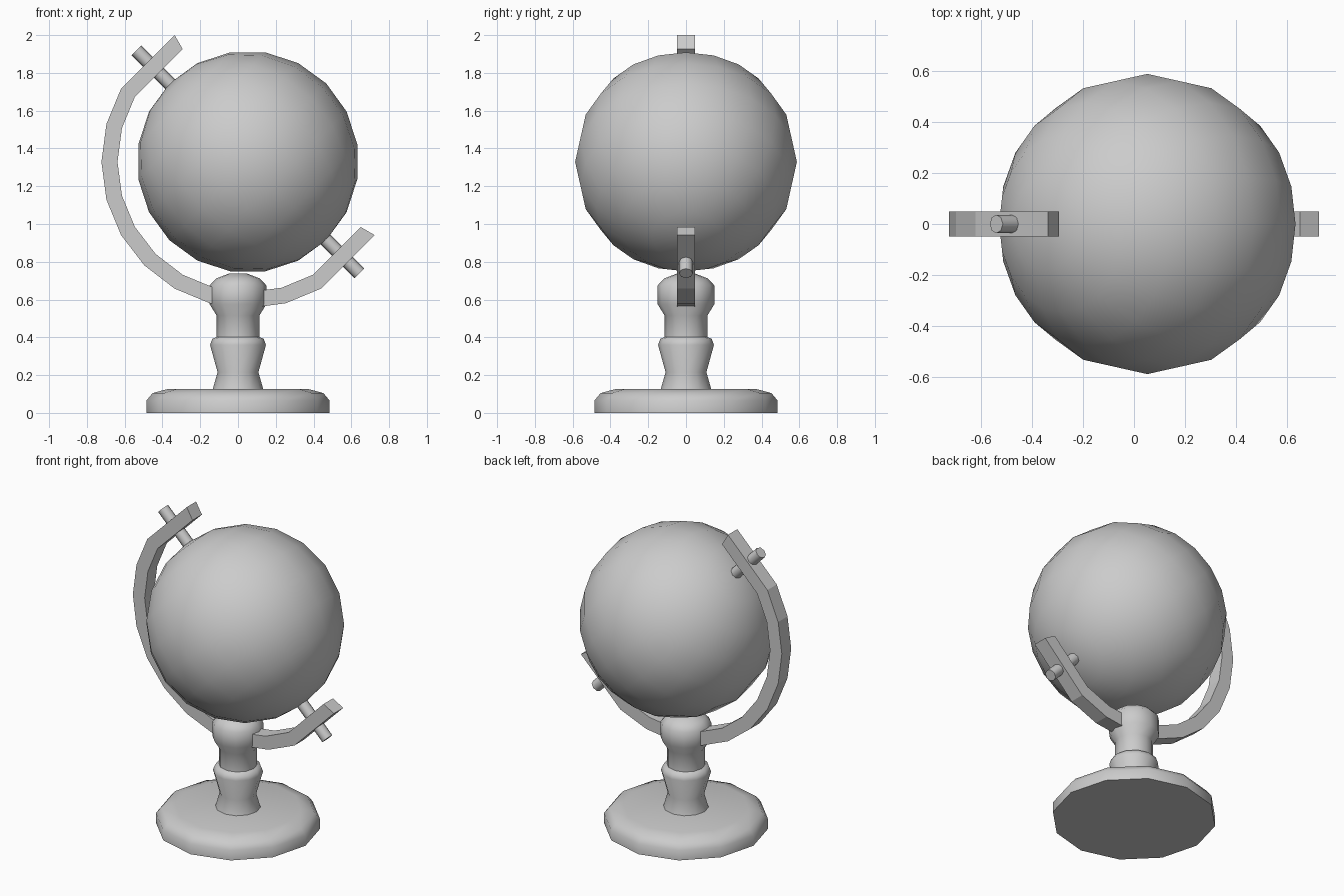
import bpy, bmesh, math
from mathutils import Vector, Matrix

if "Cube" in bpy.data.objects:
    bpy.data.objects.remove(bpy.data.objects["Cube"])

C = Vector((0.052, 0, 1.329))     # globe centre


def make(name, bm, smooth=None):
    bmesh.ops.recalc_face_normals(bm, faces=bm.faces)
    me = bpy.data.meshes.new(name)
    bm.to_mesh(me)
    bm.free()
    ob = bpy.data.objects.new(name, me)
    bpy.context.collection.objects.link(ob)
    if smooth:
        bpy.ops.object.select_all(action='DESELECT')
        ob.select_set(True)
        bpy.context.view_layer.objects.active = ob
        bpy.ops.object.shade_smooth_by_angle(angle=math.radians(smooth))
    return ob


def lathe(name, profile, sides, smooth):
    bm = bmesh.new()
    rings = [[bm.verts.new((r * math.cos(math.tau * i / sides),
                            r * math.sin(math.tau * i / sides), z))
              for i in range(sides)] for r, z in profile]
    for a, b in zip(rings, rings[1:]):
        for i in range(sides):
            j = (i + 1) % sides
            bm.faces.new((a[i], a[j], b[j], b[i]))
    bm.faces.new(rings[0])
    bm.faces.new(rings[-1])
    return make(name, bm, smooth)


# round foot and turned post
lathe("base", [(0.485, 0), (0.485, 0.065), (0.452, 0.105), (0.37, 0.127)], 12, 50)
lathe("post", [(0.137, 0.115), (0.108, 0.215), (0.148, 0.36), (0.136, 0.392),
               (0.113, 0.402), (0.113, 0.515), (0.15, 0.575), (0.15, 0.675),
               (0.115, 0.712), (0.05, 0.737)], 12, 50)

# globe, tilted so its poles lie on the axle
tilt = Matrix.Translation(C) @ Matrix.Rotation(math.radians(-45), 4, 'Y')
bm = bmesh.new()
bmesh.ops.create_uvsphere(bm, u_segments=20, v_segments=10, radius=0.587, matrix=tilt)
make("globe", bm, 60)

# axle through both poles
bm = bmesh.new()
bmesh.ops.create_cone(bm, cap_ends=True, segments=8, radius1=0.036, radius2=0.036,
                      depth=1.67, matrix=tilt)
make("axle", bm, 50)

# curved arm with straight ends
bm = bmesh.new()
sections = []
for deg in [120, *range(150, 301, 15), 330]:
    d = Vector((math.cos(math.radians(deg)), 0, math.sin(math.radians(deg))))
    sections.append([bm.verts.new(C + d * r + Vector((0, y, 0)))
                     for r, y in ((0.69, -0.048), (0.775, -0.048), (0.775, 0.048), (0.69, 0.048))])
for a, b in zip(sections, sections[1:]):
    for i in range(4):
        j = (i + 1) % 4
        bm.faces.new((a[i], a[j], b[j], b[i]))
bm.faces.new(sections[0])
bm.faces.new(sections[-1])
make("arm", bm)
